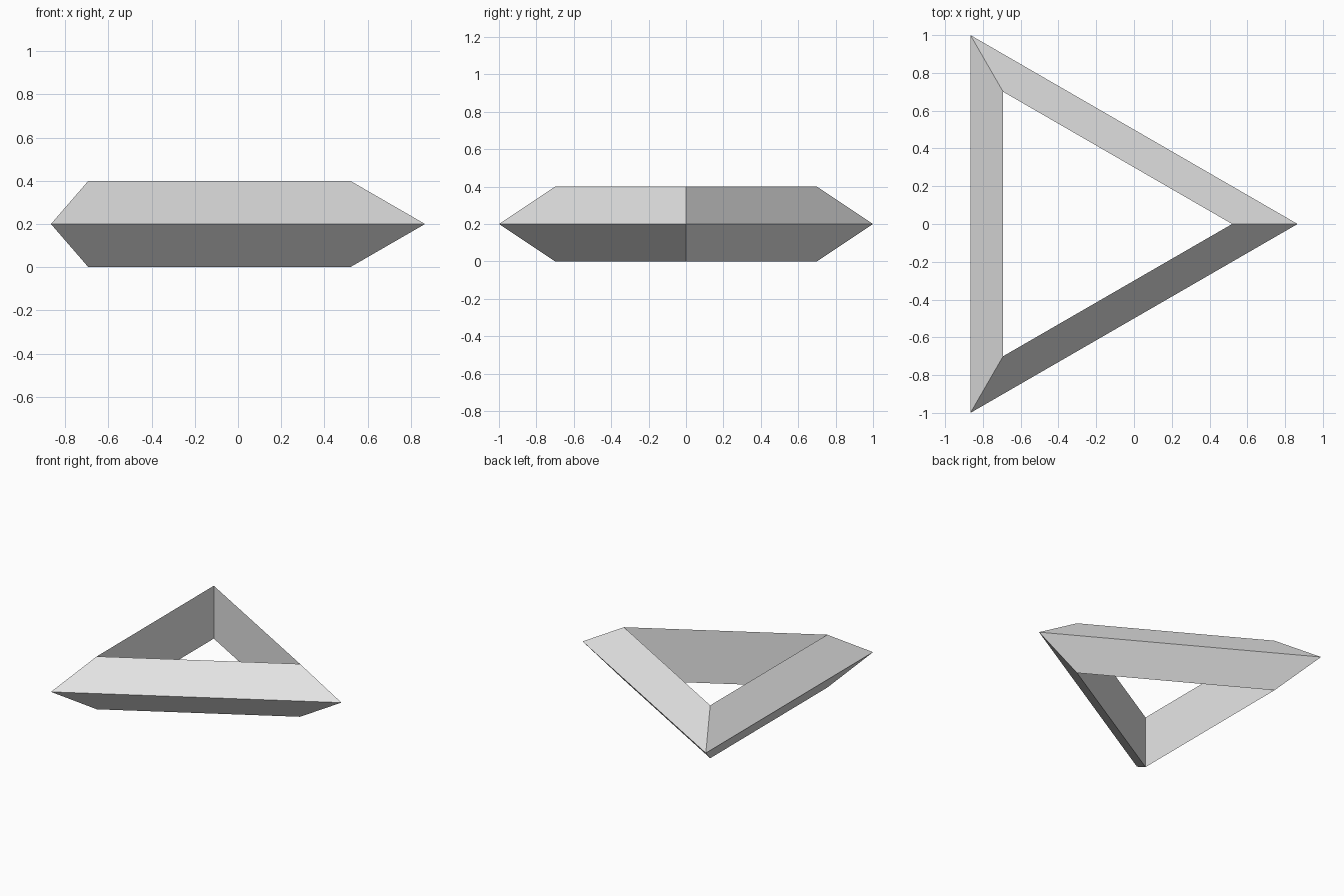
import bpy
import math

# Remove the default cube
cube = bpy.data.objects.get("Cube")
if cube:
    bpy.data.objects.remove(cube, do_unlink=True)

# Single neutral grey material
grey = bpy.data.materials.new("light grey")
grey.use_nodes = True
grey.diffuse_color = (0.8, 0.8, 0.8, 1)
grey.node_tree.nodes["Principled BSDF"].inputs["Base Color"].default_value = (0.8, 0.8, 0.8, 1)

# Triangular ring with a triangular cross-section: outer corners 2 units apart
OUTER = 2 / math.sqrt(3)
MINOR = OUTER / 5
MAJOR = OUTER - MINOR
HALF_HEIGHT = MINOR * math.sin(math.radians(60))

bpy.ops.mesh.primitive_torus_add(
    major_segments=3, minor_segments=3,
    major_radius=MAJOR, minor_radius=MINOR,
    location=(-OUTER / 4, 0, HALF_HEIGHT))
ring = bpy.context.object
ring.name = "triangular_ring"
ring.data.name = "triangular_ring"
ring.data.materials.append(grey)
bpy.ops.object.shade_flat()
